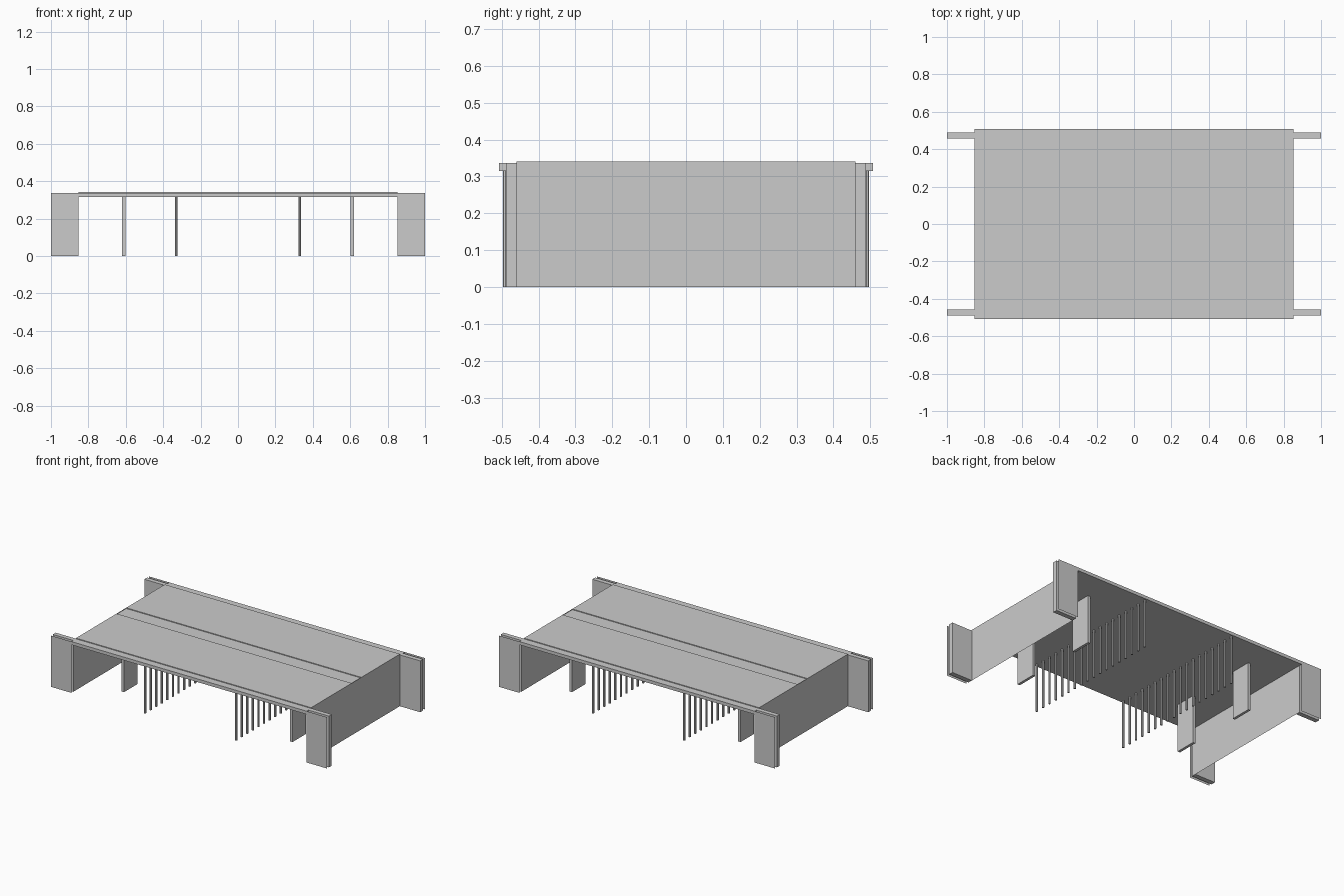
import bpy, bmesh

if "Cube" in bpy.data.objects:
    bpy.data.objects.remove(bpy.data.objects["Cube"])


def make_object(name, bm):
    bmesh.ops.remove_doubles(bm, verts=bm.verts, dist=1e-6)
    me = bpy.data.meshes.new(name)
    bm.to_mesh(me)
    bm.free()
    ob = bpy.data.objects.new(name, me)
    bpy.context.collection.objects.link(ob)
    return ob


def box(name, x0, x1, y0, y1, z0, z1):
    bm = bmesh.new()
    bmesh.ops.create_cube(bm, size=1)
    for v in bm.verts:
        v.co = (x1 if v.co.x > 0 else x0,
                y1 if v.co.y > 0 else y0,
                z1 if v.co.z > 0 else z0)
    bmesh.ops.recalc_face_normals(bm, faces=bm.faces)
    return make_object(name, bm)


def sheet(name, points):
    bm = bmesh.new()
    bm.faces.new([bm.verts.new(p) for p in points])
    return make_object(name, bm)


Z_UNDER, Z_LOW, Z_ROAD = 0.315, 0.336, 0.341

# Deck: cross-section with two raised carriageways and a sunken median
profile = [(-0.507, Z_UNDER), (0.507, Z_UNDER), (0.507, Z_LOW), (0.46, Z_LOW),
           (0.46, Z_ROAD), (0.06, Z_ROAD), (0.06, Z_LOW), (-0.04, Z_LOW),
           (-0.04, Z_ROAD), (-0.46, Z_ROAD), (-0.46, Z_LOW), (-0.507, Z_LOW)]
bm = bmesh.new()
face = bm.faces.new([bm.verts.new((-0.852, y, z)) for y, z in profile])
ext = bmesh.ops.extrude_face_region(bm, geom=[face])
moved = [g for g in ext["geom"] if isinstance(g, bmesh.types.BMVert)]
bmesh.ops.translate(bm, verts=moved, vec=(1.704, 0, 0))
bmesh.ops.recalc_face_normals(bm, faces=bm.faces)
make_object("deck", bm)

for sx, side in ((-1, "left"), (1, "right")):
    # Abutment wall: thin sheet facing outward
    pts = [(sx * 0.852, -0.46, 0), (sx * 0.852, 0.46, 0),
           (sx * 0.852, 0.46, Z_ROAD), (sx * 0.852, -0.46, Z_ROAD)]
    sheet(side + "_abutment", pts if sx > 0 else pts[::-1])

    for sy, end in ((-1, "front"), (1, "back")):
        # Wing walls with a separate thin facing sheet
        xs = sorted((sx * 0.852, sx))
        ys = sorted((sy * 0.458, sy * 0.488))
        box(f"{end}_{side}_wing_wall", *xs, *ys, 0, Z_LOW)
        y = sy * 0.507
        pts = [(xs[0], y, 0), (xs[1], y, 0), (xs[1], y, Z_LOW), (xs[0], y, Z_LOW)]
        sheet(f"{end}_{side}_wing_facing", pts if sy < 0 else pts[::-1])

        # Wide slab piers
        xs = sorted((sx * 0.602, sx * 0.619))
        ys = sorted((sy * 0.18, sy * 0.32))
        box(f"{end}_{side}_slab_pier", *xs, *ys, 0, Z_UNDER)

    # Row of slender columns
    for i in range(18):
        bpy.ops.mesh.primitive_cylinder_add(
            vertices=8, radius=0.007, depth=Z_UNDER,
            location=(sx * 0.33, -0.49 + i * 0.98 / 17, Z_UNDER / 2))
        bpy.context.object.name = f"{side}_column"
        bpy.ops.object.shade_smooth_by_angle()
